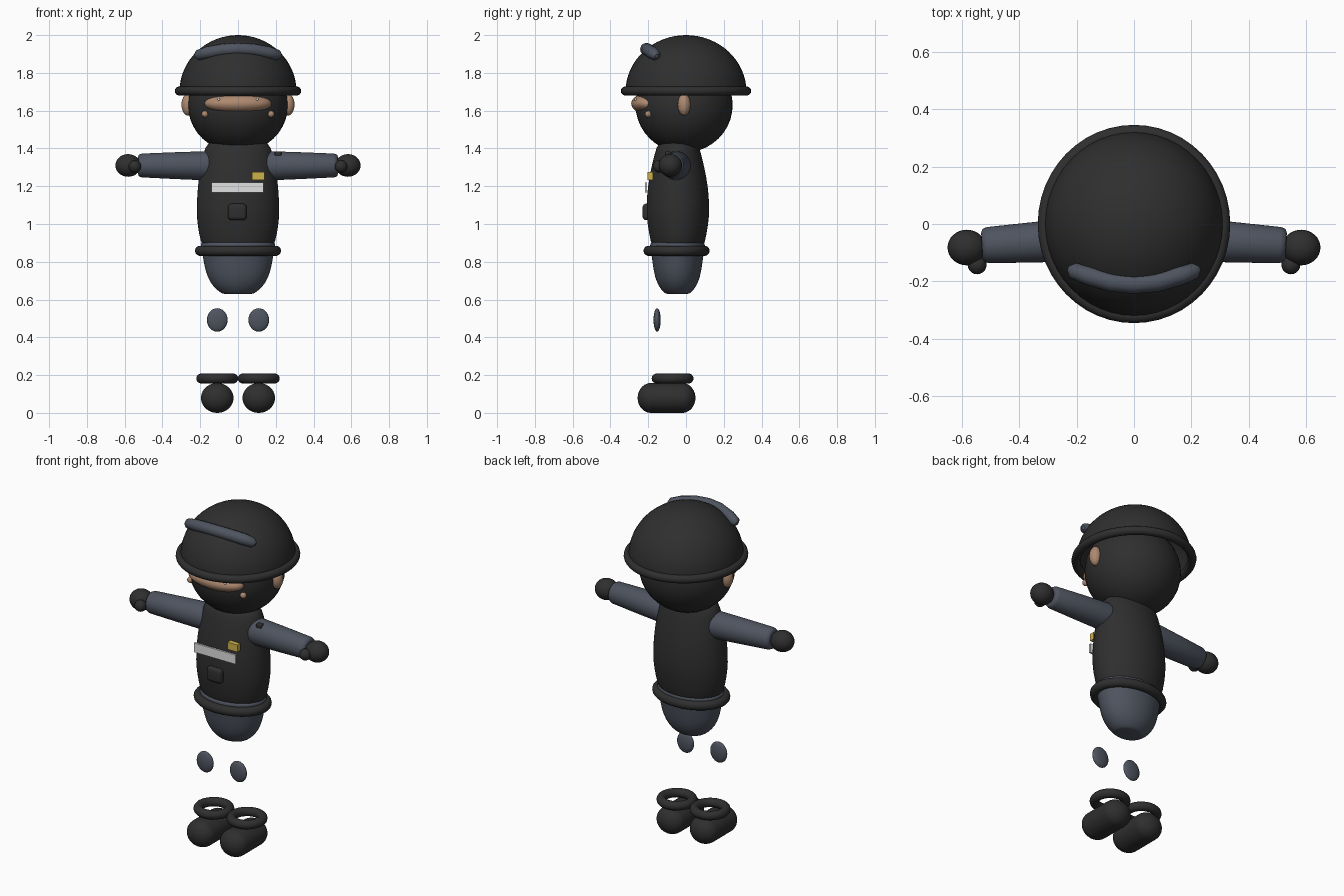
import bpy, bmesh, math
from mathutils import Vector, Matrix

old = bpy.data.objects.get("Cube")
if old:
    bpy.data.objects.remove(old, do_unlink=True)


def material(name, rgb):
    m = bpy.data.materials.new(name)
    m.use_nodes = True
    m.diffuse_color = (*rgb, 1)
    m.node_tree.nodes["Principled BSDF"].inputs["Base Color"].default_value = (*rgb, 1)
    return m


BLACK = material("black fabric", (0.028, 0.028, 0.028))
BLUE = material("slate blue", (0.076, 0.088, 0.115))
SKIN = material("skin", (0.42, 0.25, 0.16))
WHITE = material("off white", (0.75, 0.75, 0.75))
GOLD = material("gold", (0.62, 0.45, 0.07))


def finish(name, bm, mat, loc=(0, 0, 0), smooth=True):
    bmesh.ops.recalc_face_normals(bm, faces=bm.faces)
    for f in bm.faces:
        f.smooth = smooth
    me = bpy.data.meshes.new(name)
    bm.to_mesh(me)
    bm.free()
    me.materials.append(mat)
    ob = bpy.data.objects.new(name, me)
    ob.location = loc
    bpy.context.collection.objects.link(ob)
    return ob


def ellipsoid(name, loc, radii, mat, segs=32):
    bm = bmesh.new()
    bmesh.ops.create_uvsphere(bm, u_segments=segs, v_segments=segs // 2, radius=1)
    bmesh.ops.scale(bm, vec=radii, verts=bm.verts)
    return finish(name, bm, mat, loc)


def box(name, loc, size, mat, bevel=0.0):
    bm = bmesh.new()
    bmesh.ops.create_cube(bm, size=1)
    bmesh.ops.scale(bm, vec=size, verts=bm.verts)
    if bevel:
        bmesh.ops.bevel(bm, geom=bm.edges[:], offset=bevel, segments=4,
                        profile=0.5, affect='EDGES')
    return finish(name, bm, mat, loc, smooth=bevel > 0)


def loft(name, rings, mat, loc=(0, 0, 0), axis=(0, 0, 1), caps=True, segs=40, subdiv=0):
    """Elliptical rings (rx, ry, height) stacked along an axis."""
    bm = bmesh.new()
    loops = []
    for rx, ry, h in rings:
        loops.append([bm.verts.new((rx * math.cos(a), ry * math.sin(a), h))
                      for a in (math.tau * i / segs for i in range(segs))])
    for low, high in zip(loops, loops[1:]):
        for i in range(segs):
            j = (i + 1) % segs
            bm.faces.new((low[i], low[j], high[j], high[i]))
    if caps:
        bm.faces.new(loops[0])
        bm.faces.new(loops[-1])
    bmesh.ops.remove_doubles(bm, verts=bm.verts, dist=1e-5)
    rot = Vector(axis).to_track_quat('Z', 'Y').to_matrix()
    bmesh.ops.transform(bm, matrix=rot.to_4x4(), verts=bm.verts)
    ob = finish(name, bm, mat, loc)
    if subdiv:
        mod = ob.modifiers.new("smooth", 'SUBSURF')
        mod.levels = mod.render_levels = subdiv
    return ob


def torus(name, loc, rx, ry, minor, mat):
    """Outer radii rx, ry with a round tube."""
    bm = bmesh.new()
    n, k = 48, 14
    grid = []
    for i in range(n):
        a = math.tau * i / n
        row = []
        for j in range(k):
            b = math.tau * j / k
            d = minor * (math.cos(b) - 1)
            row.append(bm.verts.new(((rx + d) * math.cos(a), (ry + d) * math.sin(a),
                                     minor * math.sin(b))))
        grid.append(row)
    for i in range(n):
        for j in range(k):
            p, q = grid[i], grid[(i + 1) % n]
            bm.faces.new((p[j], q[j], q[(j + 1) % k], p[(j + 1) % k]))
    return finish(name, bm, mat, loc)


# Head, face and helmet
ellipsoid("head", (0, -0.01, 1.63), (0.265, 0.257, 0.252), BLACK, 40)
ellipsoid("face", (0, -0.2, 1.637), (0.178, 0.09, 0.056), SKIN)
dome = [(0.31 * math.cos(t), 0.32 * math.cos(t), 0.3 * math.sin(t))
        for t in (math.pi / 2 * i / 16 for i in range(16))]
loft("helmet_dome", dome + [(0, 0, 0.3)], BLACK, (0, 0, 1.7), caps=False, segs=48)
torus("helmet_brim", (0, 0, 1.704), 0.335, 0.345, 0.024, BLACK)

# Padded ridge across the helmet front
half = [(0.228, -0.155, 1.889, 0.3), (0.212, -0.162, 1.894, 0.85),
        (0.16, -0.18, 1.908, 1), (0.08, -0.203, 1.922, 1)]
path = [(-x, y, z, r) for x, y, z, r in half] + [(0, -0.21, 1.926, 1)] + half[::-1]
curve = bpy.data.curves.new("helmet_ridge", 'CURVE')
curve.dimensions = '3D'
curve.bevel_depth = 0.033
curve.bevel_resolution = 4
curve.use_fill_caps = True
spline = curve.splines.new('POLY')
spline.points.add(len(path) - 1)
for p, (x, y, z, r) in zip(spline.points, path):
    p.co = (x, y, z, 1)
    p.radius = r
curve.materials.append(BLUE)
ridge = bpy.data.objects.new("helmet_ridge", curve)
bpy.context.collection.objects.link(ridge)
bpy.context.view_layer.objects.active = ridge
ridge.select_set(True)
bpy.ops.object.convert(target='MESH')
bpy.ops.object.shade_smooth()

# Torso, hips and belt
loft("torso", [(0.15, 0.11, 0.85), (0.19, 0.138, 0.88), (0.206, 0.151, 0.94),
               (0.219, 0.166, 1.03), (0.219, 0.167, 1.1), (0.214, 0.16, 1.2),
               (0.2, 0.141, 1.3), (0.182, 0.121, 1.38), (0.165, 0.105, 1.43),
               (0.1, 0.06, 1.45)], BLACK, (0, -0.043, 0), subdiv=1)
loft("hips", [(0.078, 0.058, 0.63), (0.082, 0.062, 0.631), (0.113, 0.086, 0.65),
              (0.148, 0.11, 0.69), (0.172, 0.126, 0.745), (0.185, 0.135, 0.82),
              (0.198, 0.146, 0.88), (0.2, 0.146, 0.9), (0.17, 0.12, 0.915)],
     BLUE, (0, -0.045, 0), subdiv=1)
torus("belt", (0, -0.05, 0.858), 0.228, 0.175, 0.027, BLACK)

# Chest details
box("name_strip", (-0.002, -0.212, 1.193), (0.275, 0.012, 0.055), WHITE)
box("badge", (0.106, -0.19, 1.255), (0.066, 0.028, 0.043), GOLD)
box("chest_pouch", (-0.004, -0.2, 1.064), (0.1, 0.06, 0.088), BLACK, 0.02)
box("shoulder_clip", (0.212, -0.095, 1.372), (0.035, 0.03, 0.025), BLACK, 0.006)

for side, s in (("left", 1), ("right", -1)):
    # Head details
    ellipsoid(side + "_ear", (s * 0.265, -0.01, 1.632), (0.034, 0.034, 0.058), SKIN, 24)
    ellipsoid(side + "_cheek", (s * 0.175, -0.2, 1.582), (0.018,) * 3, SKIN, 16)
    ellipsoid(side + "_eye_glint", (s * 0.102, -0.267, 1.66), (0.007,) * 3, WHITE, 12)

    # Arm and mitten
    start, end = Vector((s * 0.13, -0.05, 1.308)), Vector((s * 0.53, -0.075, 1.31))
    arm = [(0.055, 0), (0.073, 0.012), (0.077, 0.04), (0.071, 0.2), (0.063, 0.38),
           (0.057, 0.395), (0.045, 0.4)]
    loft(side + "_arm", [(r, r, h) for r, h in arm], BLUE, start, end - start)
    ellipsoid(side + "_hand", (s * 0.582, -0.082, 1.31), (0.067, 0.062, 0.06), BLACK)
    ellipsoid(side + "_thumb", (s * 0.546, -0.142, 1.305), (0.033,) * 3, BLACK, 20)

    # Knee pad and boot
    ellipsoid(side + "_knee_pad", (s * 0.11, -0.153, 0.492), (0.055, 0.019, 0.062), BLUE, 24)
    torus(side + "_boot_cuff", (s * 0.11, -0.071, 0.182), 0.111, 0.111, 0.026, BLACK)
    boot = []
    for i in range(21):
        a = math.pi * i / 20
        offset = -0.083 if i <= 10 else 0.083
        boot.append((0.086 * math.sin(a), 0.079 * math.sin(a), offset - 0.07 * math.cos(a)))
        if i == 10:
            boot.append((0.086, 0.079, 0.083))
    loft(side + "_boot", boot, BLACK, (s * 0.11, -0.103, 0.079), (0, 1, 0), caps=False)
